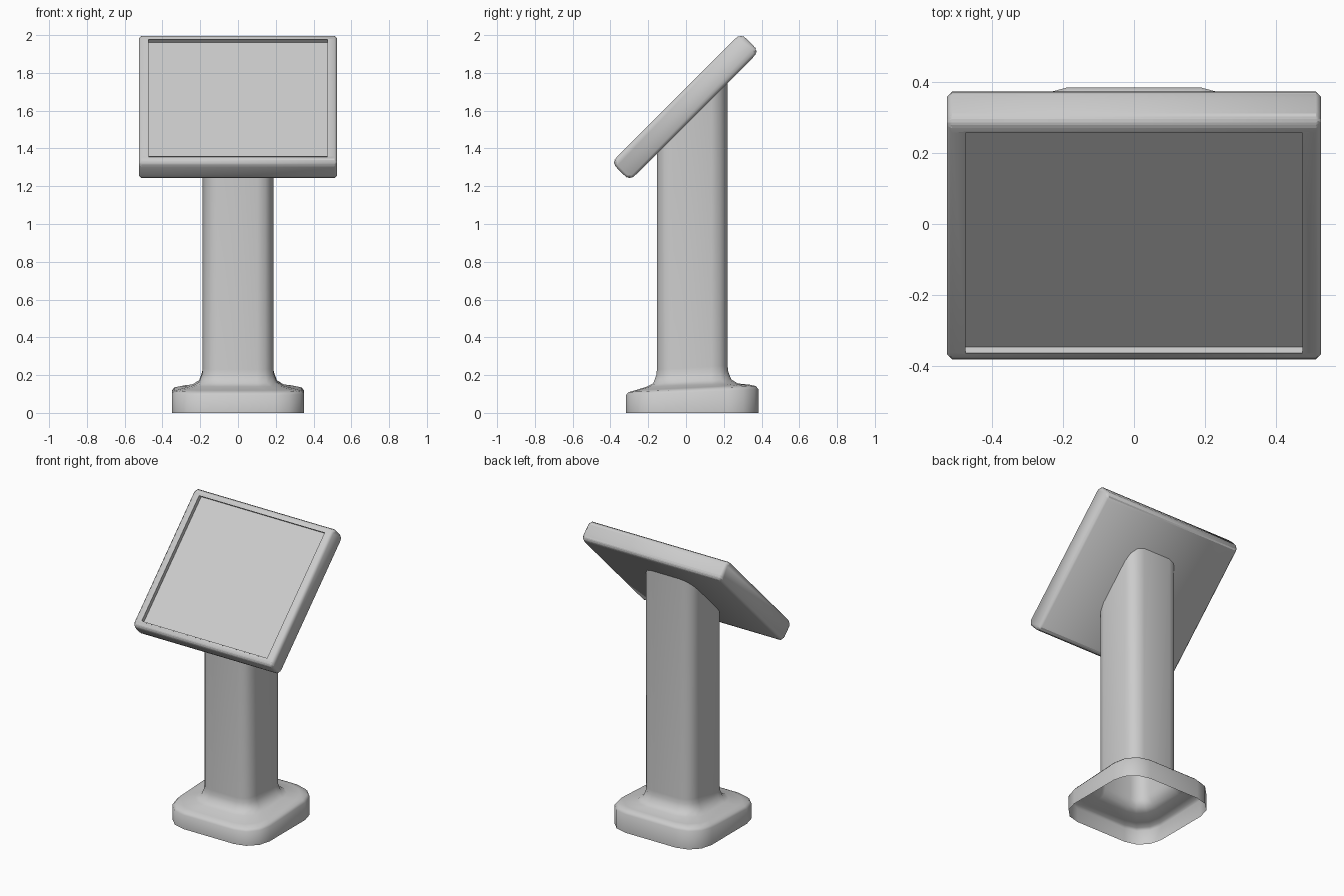
import bpy, bmesh, math

if "Cube" in bpy.data.objects:
    bpy.data.objects.remove(bpy.data.objects["Cube"])


def finish(name, bm, angle):
    bmesh.ops.recalc_face_normals(bm, faces=bm.faces)
    me = bpy.data.meshes.new(name)
    bm.to_mesh(me)
    bm.free()
    ob = bpy.data.objects.new(name, me)
    bpy.context.collection.objects.link(ob)
    bpy.ops.object.select_all(action='DESELECT')
    ob.select_set(True)
    bpy.context.view_layer.objects.active = ob
    bpy.ops.object.shade_smooth_by_angle(angle=math.radians(angle))
    return ob


def rounded_square(half, radius, segs):
    pts = []
    for q in range(4):
        a0 = math.pi / 2 * q
        sx = 1 if q in (0, 3) else -1
        sy = 1 if q in (0, 1) else -1
        for i in range(segs + 1):
            a = a0 + math.pi / 2 * i / segs
            pts.append((sx * (half - radius) + radius * math.cos(a),
                        sy * (half - radius) + radius * math.sin(a)))
    return pts


CY = 0.033      # stand centre in y

# Stand: open-bottomed foot flaring into the column, its top cut to the panel slope
# (half size, corner radius, front height, back height)
rings = [(.35, .16, 0, 0), (.35, .16, .095, .125), (.337, .155, .110, .142),
         (.305, .15, .119, .149), (.24, .13, .139, .156), (.206, .105, .157, .178),
         (.19, .09, .2, .22), (.187, .085, .23, .25)]
bm = bmesh.new()
loops = []
for half, rad, zf, zb in rings:
    loops.append([bm.verts.new((x, y + CY, zf + (zb - zf) * (y + half) / (2 * half)))
                  for x, y in rounded_square(half, rad, 3)])
loops.append([bm.verts.new((x, y + CY, y + CY + 1.545))
              for x, y in rounded_square(.187, .085, 3)])
for a, b in zip(loops, loops[1:]):
    n = len(a)
    for i in range(n):
        j = (i + 1) % n
        bm.faces.new((a[i], a[j], b[j], b[i]))
finish("stand", bm, 50)

# Tilted display panel with rounded edges
W, L, T = .525, .485, .069
bm = bmesh.new()
bmesh.ops.create_cube(bm, size=2)
for v in bm.verts:
    v.co = (v.co.x * W, v.co.y * L, v.co.z * T)
long_edges = [e for e in bm.edges if abs(e.verts[0].co.x - e.verts[1].co.x) > .5]
bmesh.ops.bevel(bm, geom=long_edges, offset=.034, segments=3, profile=.5, affect='EDGES')
side_edges = [e for e in bm.edges
              if all(abs(abs(v.co.x) - W) < 1e-4 for v in e.verts)]
bmesh.ops.bevel(bm, geom=side_edges, offset=.014, segments=1, profile=.5, affect='EDGES')

# Recessed screen
bm.normal_update()
top = max((f for f in bm.faces if f.normal.z > .9), key=lambda f: f.calc_area())
bmesh.ops.inset_individual(bm, faces=[top], thickness=.005)
for v in top.verts:
    v.co.x = math.copysign(.473, v.co.x)
    v.co.y = math.copysign(.442, v.co.y)
screen = bmesh.ops.extrude_discrete_faces(bm, faces=[top])['faces'][0]
for v in screen.verts:
    v.co.z -= .028
panel = finish("display_panel", bm, 50)
panel.rotation_euler.x = math.radians(45)
panel.location = (0, -.004, 1.62)
